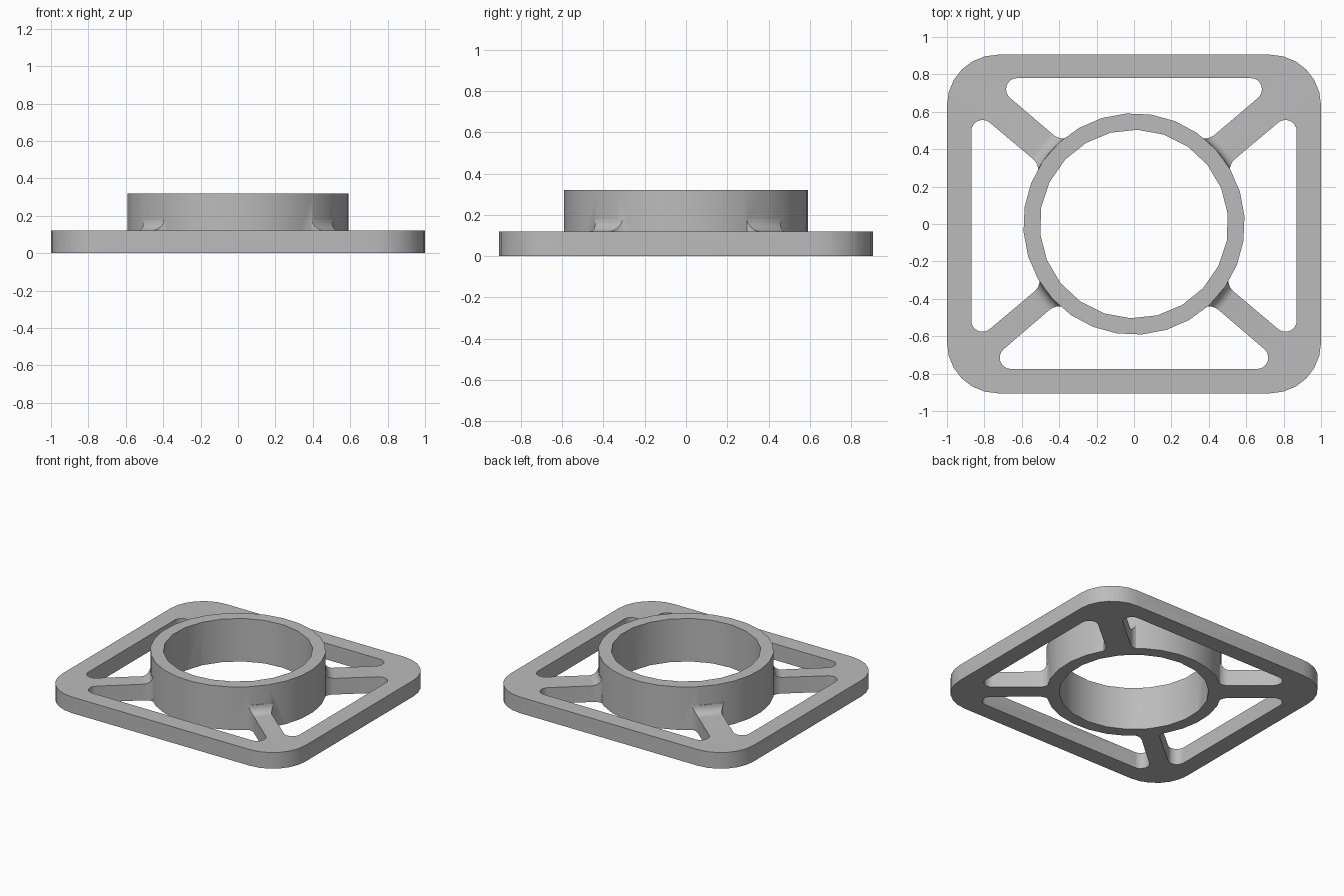
import bpy, bmesh, math
from mathutils import Vector

cube = bpy.data.objects.get("Cube")
if cube:
    bpy.data.objects.remove(cube, do_unlink=True)

PLATE, TOP, RING, BORE = 0.12, 0.32, 0.592, 0.5

grey = bpy.data.materials.new("plain grey")
grey.use_nodes = True
grey.diffuse_color = (0.5, 0.5, 0.5, 1)
grey.node_tree.nodes["Principled BSDF"].inputs["Base Color"].default_value = (0.5, 0.5, 0.5, 1)


def make(name, bm):
    bmesh.ops.recalc_face_normals(bm, faces=bm.faces)
    mesh = bpy.data.meshes.new(name)
    bm.to_mesh(mesh)
    bm.free()
    mesh.materials.append(grey)
    ob = bpy.data.objects.new(name, mesh)
    bpy.context.scene.collection.objects.link(ob)
    return ob


def rounded(corners, steps=8):
    """Outline from (x, y, radius) corners, each rounded by an arc."""
    out = []
    for i, (x, y, r) in enumerate(corners):
        p = Vector((x, y))
        if r == 0:
            out.append(p)
            continue
        a = (Vector(corners[i - 1][:2]) - p).normalized()
        b = (Vector(corners[(i + 1) % len(corners)][:2]) - p).normalized()
        half = a.angle(b) / 2
        centre = p + (a + b).normalized() * r / math.sin(half)
        start = p + a * r / math.tan(half) - centre
        sweep = start.angle_signed(p + b * r / math.tan(half) - centre)
        for k in range(steps + 1):
            t = -sweep * k / steps
            out.append(centre + Vector((start.x * math.cos(t) - start.y * math.sin(t),
                                        start.x * math.sin(t) + start.y * math.cos(t))))
    return out


def prism(name, outline, z0, z1):
    bm = bmesh.new()
    face = bm.faces.new([bm.verts.new((p[0], p[1], z0)) for p in outline])
    new = bmesh.ops.extrude_face_region(bm, geom=[face])["geom"]
    bmesh.ops.translate(bm, vec=(0, 0, z1 - z0),
                        verts=[v for v in new if isinstance(v, bmesh.types.BMVert)])
    return make(name, bm)


def circle(r, n, phase):
    return [(r * math.cos(phase + math.tau * k / n), r * math.sin(phase + math.tau * k / n))
            for k in range(n)]


def combine(target, tool, operation):
    mod = target.modifiers.new("combine", "BOOLEAN")
    mod.operation, mod.object, mod.solver = operation, tool, "EXACT"
    bpy.context.view_layer.update()
    done = target.evaluated_get(bpy.context.evaluated_depsgraph_get())
    mesh = bpy.data.meshes.new_from_object(done)
    target.modifiers.clear()
    target.data = mesh
    bpy.data.objects.remove(tool, do_unlink=True)


def opening(apex_a, apex_b, root_b, root_a):
    """Window between two spokes: straight outer side, round ends, ring arc inside."""
    a0, a1 = (math.atan2(p[1], p[0]) for p in (root_b, root_a))
    turn = (a1 - a0 + math.pi) % math.tau - math.pi
    margin = math.copysign(0.24, turn)
    arc = []
    for k in range(9):
        t = a0 + margin + (turn - 2 * margin) * k / 8
        arc.append((0.572 * math.cos(t), 0.572 * math.sin(t), 0))
    corners = [(*apex_a, 0.06), (*apex_b, 0.06), (*root_b, 0.08), *arc, (*root_a, 0.08)]
    return prism("window_cutter", rounded(corners), -0.2, 0.6)


# Rounded rectangular block with four windows, leaving a rim and diagonal spokes
body = prism("ring_mount", rounded([(1, 0.905, 0.27), (-1, 0.905, 0.27),
                                    (-1, -0.905, 0.27), (1, -0.905, 0.27)], 6), 0, 0.4)
windows = [
    opening((-0.787, 0.78), (0.787, 0.78), (0.39, 0.442), (-0.39, 0.442)),
    opening((-0.82, -0.775), (0.82, -0.775), (0.41, -0.423), (-0.41, -0.423)),
]
for s in (-1, 1):
    windows.append(opening((s * 0.87, 0.625), (s * 0.87, -0.645),
                           (s * 0.49, -0.325), (s * 0.50, 0.314)))
for cutter in windows:
    combine(body, cutter, "DIFFERENCE")

# Lathed envelope: flat plate with a concave flare up to the ring
profile = [(1.6, -0.1), (1.6, PLATE)]
for k in range(7):
    t = math.pi / 2 * k / 6
    profile.append((RING + 0.06 - 0.06 * math.sin(t), PLATE + 0.06 - 0.06 * math.cos(t)))
profile += [(0.56, PLATE + 0.07), (0.56, 0.3)]
bm = bmesh.new()
SIDES = 56
rings = [[bm.verts.new((x, y, z)) for x, y in circle(r, SIDES, math.radians(94))]
         for r, z in profile]
for low, high in zip(rings, rings[1:]):
    for k in range(SIDES):
        j = (k + 1) % SIDES
        bm.faces.new((low[k], low[j], high[j], high[k]))
bm.faces.new(rings[0])
bm.faces.new(rings[-1])
combine(body, make("flare_envelope", bm), "INTERSECT")

# Upright ring, then its bore
combine(body, prism("collar", circle(RING, 28, math.radians(94)), 0, TOP), "UNION")
combine(body, prism("bore_cutter", circle(BORE + 0.004, 22, math.radians(88)), -0.2, 0.6),
        "DIFFERENCE")

bpy.ops.object.select_all(action="DESELECT")
body.select_set(True)
bpy.context.view_layer.objects.active = body
bpy.ops.object.shade_smooth_by_angle(angle=math.radians(30))
